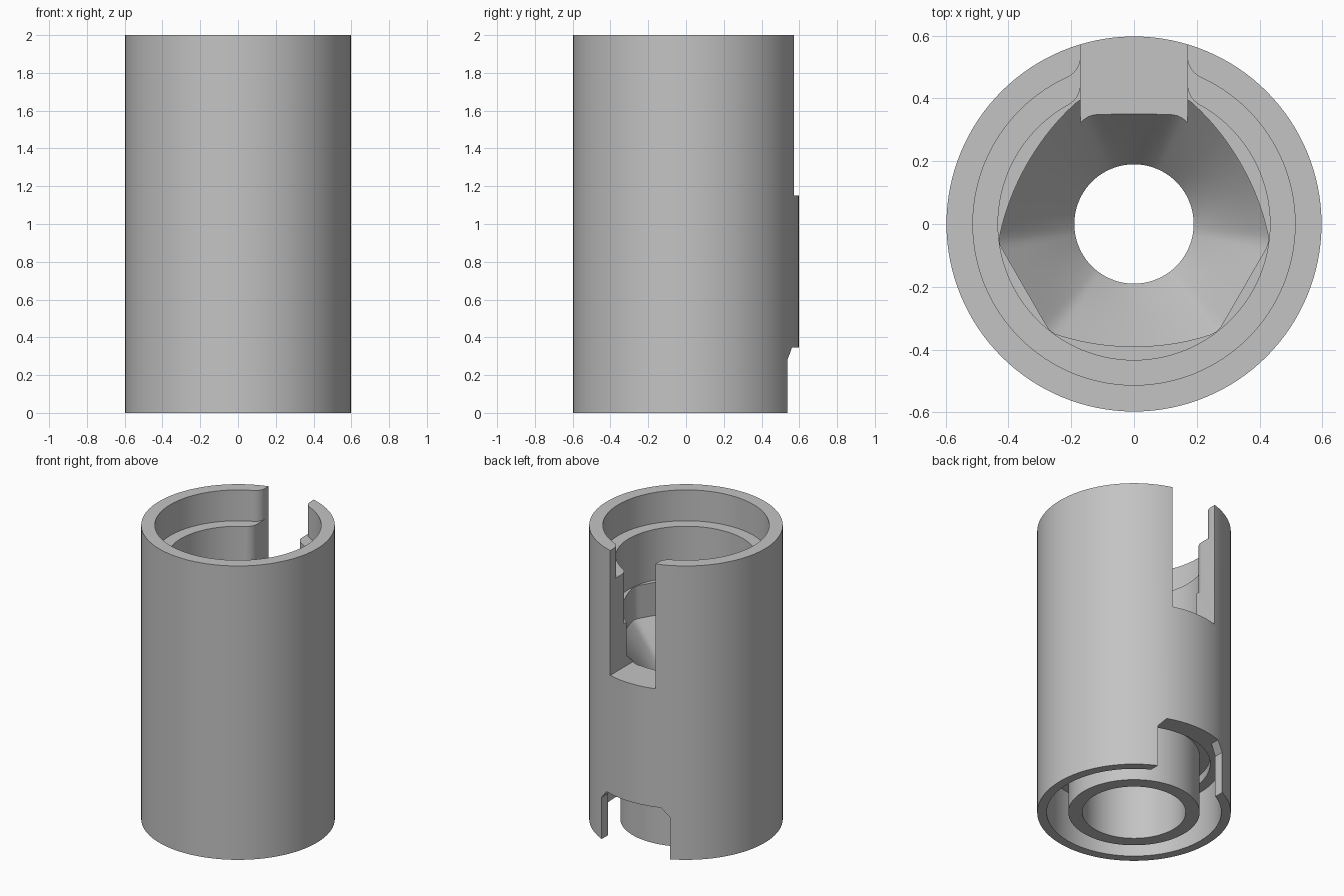
import bpy, bmesh, math

if "Cube" in bpy.data.objects:
    bpy.data.objects.remove(bpy.data.objects["Cube"])

SEG = 128

steel = bpy.data.materials.new("grey_steel")
steel.diffuse_color = (0.55, 0.55, 0.55, 1)
steel.use_nodes = True
steel.node_tree.nodes["Principled BSDF"].inputs["Base Color"].default_value = steel.diffuse_color


def add_mesh(name, verts, faces):
    mesh = bpy.data.meshes.new(name)
    mesh.from_pydata(verts, [], faces)
    bm = bmesh.new()
    bm.from_mesh(mesh)
    bmesh.ops.recalc_face_normals(bm, faces=bm.faces)
    bm.to_mesh(mesh)
    bm.free()
    mesh.materials.append(steel)
    obj = bpy.data.objects.new(name, mesh)
    bpy.context.collection.objects.link(obj)
    return obj


def bridge(rings, n, closed):
    """Quads between successive rings of n vertices."""
    faces = []
    for a in range(rings if closed else rings - 1):
        b = (a + 1) % rings
        for i in range(n):
            j = (i + 1) % n
            faces.append((a * n + i, a * n + j, b * n + j, b * n + i))
    return faces


def loft(name, rings):
    n = len(rings[0])
    faces = bridge(len(rings), n, False)
    faces += [tuple(range(n)), tuple(range((len(rings) - 1) * n, len(rings) * n))]
    return add_mesh(name, [v for ring in rings for v in ring], faces)


def flared_slot(name, bore, fillet, z0, z1):
    """Slot whose mouth rounds outward into a bore of the given radius."""
    cx = 0.17 + fillet
    cy = math.sqrt((bore + fillet) ** 2 - cx ** 2)
    end = math.atan2(-cy, -cx) + 2 * math.pi
    half = [(0.17, 0.75)]
    for i in range(11):
        a = math.pi + (end - math.pi) * i / 10
        half.append((cx + fillet * math.cos(a), cy + fillet * math.sin(a)))
    half.append((half[-1][0] * 0.93, half[-1][1] * 0.93))
    outline = half + [(-x, y) for x, y in reversed(half)]
    return loft(name, [[(x, y, z) for x, y in outline] for z in (z0, z1)])


# Turned sleeve: outer wall, stepped bores, bottom groove and inner tube
profile = [(0.597, 0), (0.597, 2), (0.513, 2), (0.513, 1.79), (0.433, 1.79),
           (0.433, 1.445), (0.19, 1.445), (0.19, 0.7), (0.319, 0.7), (0.319, 0),
           (0.405, 0), (0.405, 0.4), (0.47, 0.4), (0.47, 0.345), (0.538, 0.345),
           (0.538, 0)]
angles = [2 * math.pi * i / SEG for i in range(SEG)]
sleeve = add_mesh("sleeve",
                  [(r * math.cos(a), r * math.sin(a), z) for r, z in profile for a in angles],
                  bridge(len(profile), SEG, True))


# Three-sided socket with cut corners, funnelling down to the round hole
def socket_radius(a):
    deg = math.degrees(a)
    wide = abs((deg - 30 + 60) % 120 - 60)
    if wide < 36:
        return 0.39 + 0.041 * (wide / 36) ** 2
    return min(0.431, 0.403 / math.cos(math.radians(60 - wide)))


def socket_ring(z, t):
    ring = []
    for a in angles:
        a += 0.011
        r = socket_radius(a) * (1 - t) + 0.185 * t
        ring.append((r * math.cos(a), r * math.sin(a), z))
    return ring


socket = loft("socket_cutter", [socket_ring(1.5, 0), socket_ring(1.22, 0)] +
              [socket_ring(1.22 - 0.29 * k / 4, k / 4) for k in range(1, 5)])

# Back slot at the top, with rounded mouths in both bores
slot_box = [(-0.17, 0.1), (0.17, 0.1), (0.17, 0.75), (-0.17, 0.75)]
slot = loft("slot_cutter", [[(x, y, z) for x, y in slot_box] for z in (1.15, 2.1)])
mouth_low = flared_slot("lower_mouth_cutter", 0.433, 0.075, 1.445, 1.85)
mouth_high = flared_slot("upper_mouth_cutter", 0.513, 0.073, 1.79, 2.1)

# Back notch at the bottom, with chamfered corners
notch_half = [(0.258, -0.1), (0.258, 0.285), (0.205, 0.345)]
notch_outline = notch_half + [(-x, z) for x, z in reversed(notch_half)]
notch = loft("notch_cutter", [[(x, y, z) for x, z in notch_outline] for y in (0.43, 0.75)])

# Cut everything from the sleeve
bpy.context.view_layer.objects.active = sleeve
sleeve.select_set(True)
for cutter in (socket, slot, mouth_low, mouth_high, notch):
    cutter.hide_render = True
    mod = sleeve.modifiers.new(cutter.name, "BOOLEAN")
    mod.operation = "DIFFERENCE"
    mod.solver = "EXACT"
    mod.object = cutter
    bpy.ops.object.modifier_apply(modifier=mod.name)
    bpy.data.objects.remove(cutter)

bpy.ops.object.shade_smooth_by_angle(angle=math.radians(28))
